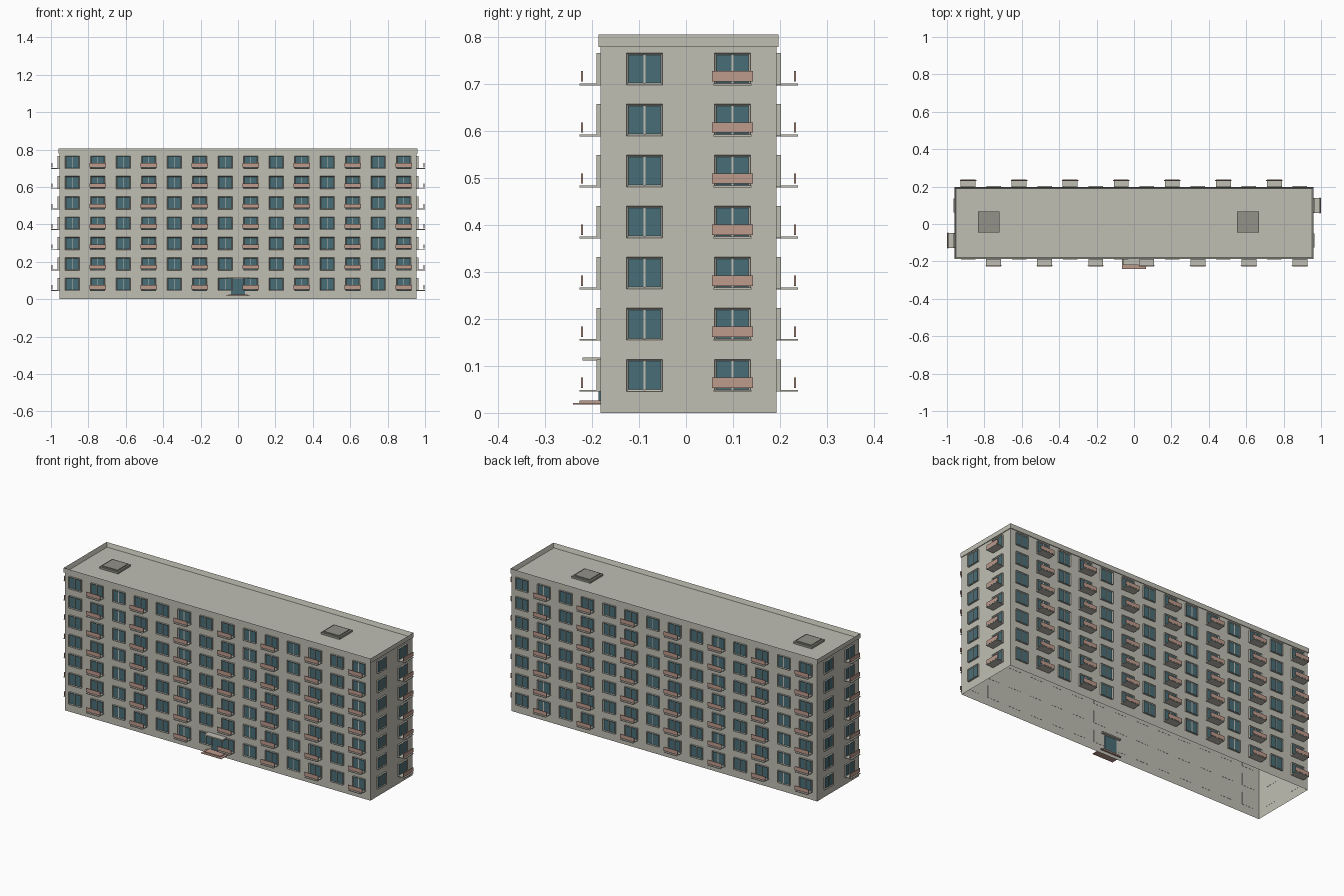
import bpy
import bmesh
from math import pi
from mathutils import Matrix, Vector

default = bpy.data.objects.get("Cube")
if default:
    bpy.data.objects.remove(default, do_unlink=True)


def material(name, color):
    mat = bpy.data.materials.new(name)
    mat.use_nodes = True
    mat.diffuse_color = (*color, 1)
    mat.node_tree.nodes["Principled BSDF"].inputs["Base Color"].default_value = (*color, 1)
    return mat


WALL = material("pale concrete", (0.53, 0.52, 0.455))
GLASS = material("blue glass", (0.066, 0.155, 0.185))
PINK = material("dusty pink panel", (0.51, 0.325, 0.265))
HATCH = material("grey hatch", (0.29, 0.29, 0.25))


def box(bm, x, y, z, mat=0):
    """Axis-aligned box from (min, max) pairs; returns its faces."""
    size = Vector((x[1] - x[0], y[1] - y[0], z[1] - z[0]))
    center = Vector((sum(x), sum(y), sum(z))) / 2
    made = bmesh.ops.create_cube(bm, size=1, matrix=Matrix.Translation(center) @ Matrix.Diagonal((*size, 1)))
    faces = {f for v in made["verts"] for f in v.link_faces}
    for f in faces:
        f.material_index = mat
    return faces


def facing(faces, direction):
    for f in faces:
        f.normal_update()
    return max(faces, key=lambda f: f.normal.dot(Vector(direction)))


def recess(bm, face, border, depth, mat=0):
    """Inset a face and push it inwards by depth."""
    bmesh.ops.inset_region(bm, faces=[face], thickness=border, use_even_offset=True)
    bmesh.ops.translate(bm, verts=face.verts, vec=face.normal * -depth)
    face.material_index = mat


def finish(bm, name, mats, matrix=Matrix()):
    mesh = bpy.data.meshes.new(name)
    bm.to_mesh(mesh)
    bm.free()
    mesh.transform(matrix)
    for mat in mats:
        mesh.materials.append(mat)
    obj = bpy.data.objects.new(name, mesh)
    bpy.context.collection.objects.link(obj)
    return obj


HALF_X, HALF_Y, MID_Y = 0.955, 0.1875, 0.0055
ROOF_Z, TOP_Z = 0.78, 0.805
FLOORS, FLOOR_H, SILL = 7, 0.1087, 0.046

# Wall shell, open underneath
bm = bmesh.new()
shell = box(bm, (-HALF_X, HALF_X), (MID_Y - HALF_Y, MID_Y + HALF_Y), (0, ROOF_Z))
bmesh.ops.delete(bm, geom=[facing(shell, (0, 0, -1))], context="FACES")
finish(bm, "building_walls", [WALL])

# Parapet band around the sunken roof
bm = bmesh.new()
px, py = HALF_X + 0.004, HALF_Y + 0.004
band = box(bm, (-px, px), (MID_Y - py, MID_Y + py), (ROOF_Z - 0.001, TOP_Z))
recess(bm, facing(band, (0, 0, 1)), 0.008, TOP_Z - ROOF_Z - 0.001)
finish(bm, "roof_parapet", [WALL])

# Roof hatches with a raised lid
for name, x in (("left", 0.609), ("right", -0.776)):
    bm = bmesh.new()
    box(bm, (x - 0.058, x + 0.058), (-0.046, 0.068), (ROOF_Z, ROOF_Z + 0.012))
    box(bm, (x - 0.048, x + 0.048), (-0.036, 0.058), (ROOF_Z + 0.01, ROOF_Z + 0.017))
    finish(bm, name + "_roof_hatch", [HATCH])


def facade(name, angle, distance, columns, spacing):
    """Windows in every bay and balconies in every second one; local -y is outwards."""
    matrix = (Matrix.Translation((0, MID_Y, 0)) @ Matrix.Rotation(angle, 4, "Z")
              @ Matrix.Translation((0, -distance, 0)))
    windows, balconies = bmesh.new(), bmesh.new()
    for row in range(FLOORS):
        z = SILL + row * FLOOR_H
        for col in range(columns):
            x = (col - (columns - 1) / 2) * spacing
            # Frame, recessed pane and centre mullion
            frame = box(windows, (x - 0.0383, x + 0.0383), (-0.009, 0.001), (z, z + 0.068))
            recess(windows, facing(frame, (0, -1, 0)), 0.004, 0.004, 1)
            box(windows, (x - 0.002, x + 0.002), (-0.008, -0.004), (z + 0.003, z + 0.065))
            if col % 2:
                # Floor slab and front panel
                box(balconies, (x - 0.04, x + 0.04), (-0.045, 0), (z - 0.001, z + 0.003))
                box(balconies, (x - 0.0435, x + 0.0435), (-0.041, -0.037), (z + 0.007, z + 0.029), 1)
    finish(windows, name + "_windows", [WALL, GLASS], matrix)
    finish(balconies, name + "_balconies", [WALL, PINK], matrix)


facade("front", 0, HALF_Y, 14, 0.1364)
facade("back", pi, HALF_Y, 14, 0.1364)
facade("left", pi / 2, HALF_X, 2, 0.187)
facade("right", -pi / 2, HALF_X, 2, 0.187)

# Entrance: glazed door, canopy and two thin steps
front = MID_Y - HALF_Y
bm = bmesh.new()
box(bm, (-0.037, 0.037), (front - 0.004, front + 0.003), (0.026, 0.108))
finish(bm, "entrance_door", [GLASS])

bm = bmesh.new()
box(bm, (-0.058, 0.058), (front - 0.038, front + 0.015), (0.111, 0.118))
finish(bm, "entrance_canopy", [WALL])

bm = bmesh.new()
box(bm, (-0.064, 0.064), (front - 0.059, front + 0.01), (0.018, 0.021))
box(bm, (-0.05, 0.05), (front - 0.045, front + 0.01), (0.021, 0.026))
finish(bm, "entrance_steps", [PINK])
